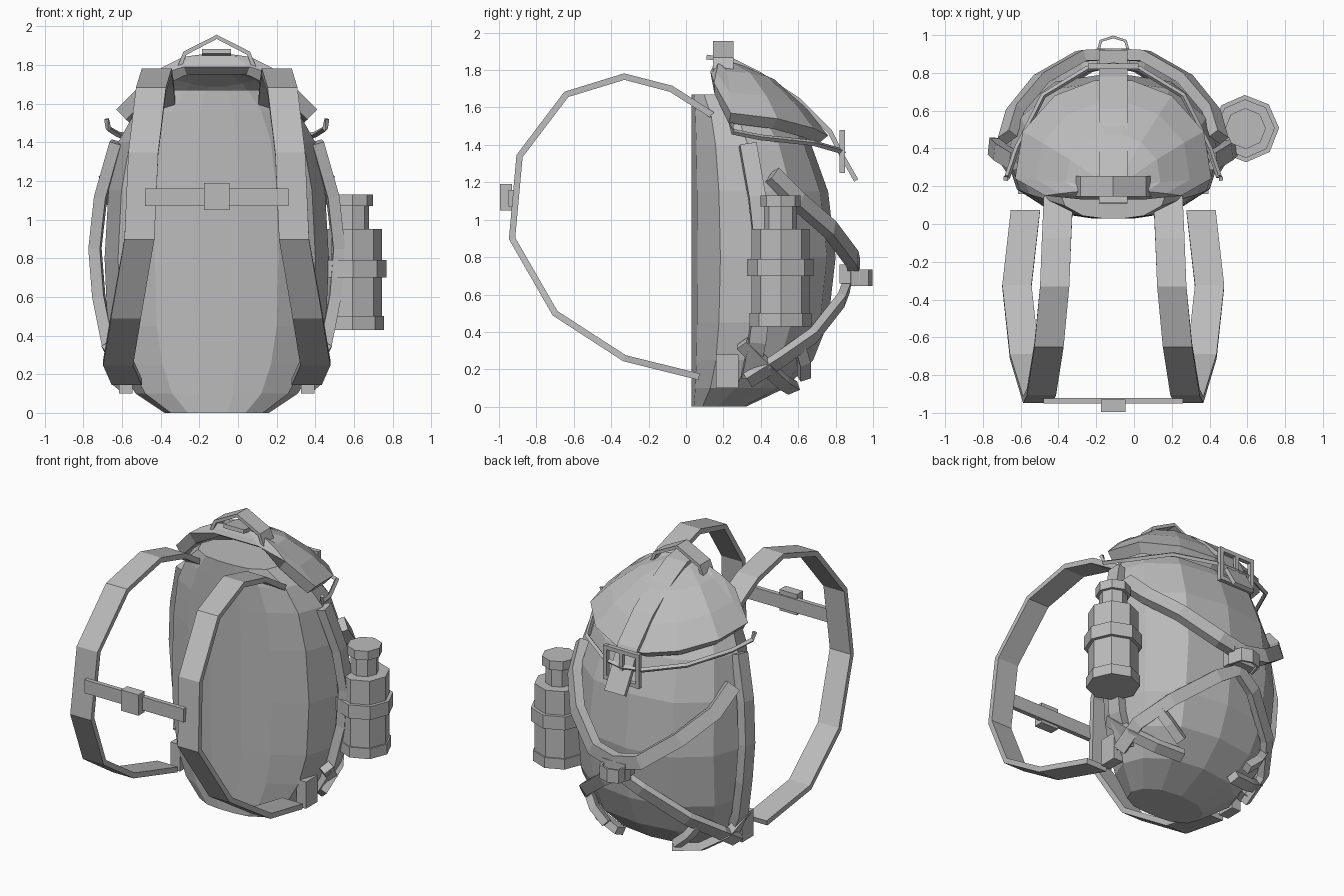
import bpy
import bmesh
from math import sin, cos, pi
from mathutils import Vector as V

if "Cube" in bpy.data.objects:
    bpy.data.objects.remove(bpy.data.objects["Cube"])

CX = -0.11  # the pack's own middle plane
GREY = bpy.data.materials.new("plain grey")
GREY.use_nodes = True
GREY.diffuse_color = (0.5, 0.5, 0.5, 1)
GREY.node_tree.nodes["Principled BSDF"].inputs["Base Color"].default_value = (0.5, 0.5, 0.5, 1)


def finish(name, bm):
    bmesh.ops.recalc_face_normals(bm, faces=bm.faces)
    mesh = bpy.data.meshes.new(name)
    bm.to_mesh(mesh)
    bm.free()
    mesh.materials.append(GREY)
    ob = bpy.data.objects.new(name, mesh)
    bpy.context.collection.objects.link(ob)
    ob.location.x = CX
    return ob


def loft(name, rings):
    bm = bmesh.new()
    rows = [[bm.verts.new(p) for p in r] for r in rings]
    n = len(rows[0])
    for a, b in zip(rows, rows[1:]):
        for i in range(n):
            j = (i + 1) % n
            bm.faces.new((a[i], a[j], b[j], b[i]))
    bm.faces.new(rows[0])
    bm.faces.new(rows[-1])
    return finish(name, bm)


def box(name, lo, hi):
    (x, y, z), (u, v, w) = lo, hi
    return loft(name, [[(x, y, h), (u, y, h), (u, v, h), (x, v, h)] for h in (z, w)])


def strap(name, path, width, thick, wide=None):
    """Flat band along a path; lies on the body unless its wide axis is given."""
    pts = [V(p) for p in path]
    rings = []
    for i, p in enumerate(pts):
        t = (pts[min(i + 1, len(pts) - 1)] - pts[max(i - 1, 0)]).normalized()
        side = V(wide) if wide else t.cross(p - V((0, 0.35, 0.75))).normalized()
        out = side.cross(t).normalized()
        a, b = side * width / 2, out * thick / 2
        rings.append([p + a + b, p - a + b, p - a - b, p + a - b])
    return loft(name, rings)


def flip(path):
    return [(-x, y, z) for x, y, z in path]


def pair(name, path, width, thick, wide=None):
    strap("left_" + name, path, width, thick, wide)
    strap("right_" + name, flip(path), width, thick, wide)


def across(name, path, width, thick, wide=None):
    """Path from the left side to the middle, continued to the right side."""
    strap(name, path + flip(path[-2::-1]), width, thick, wide)


# Main bag: rings of height, half width, front and depth
shape = [(0, .27, .03, .32), (.1, .42, .03, .53), (.25, .51, .03, .68), (.45, .565, .03, .76),
         (.8, .58, .03, .8), (1.15, .56, .03, .76), (1.4, .51, .03, .67),
         (1.56, .42, .03, .55), (1.67, .29, .03, .36)]
outline = [(.2, 0), (.55, .04), (.88, .2), (1, .47), (.88, .73), (.53, .94)]
rings = []
for z, w, y0, y1 in shape:
    half = [(u * w, y0 + v * (y1 - y0), z) for u, v in outline]
    rings.append(half + [(0, y1, z)] + flip(half[::-1]))
loft("main_bag", rings)

# Lid: thick dome from its top to a rim that is high in front and low at the back
rim = [(.17, .13, 1.79), (.36, .15, 1.73), (.52, .24, 1.57), (.48, .49, 1.54),
       (.31, .68, 1.49), (.1, .76, 1.45)]
rim = rim + flip(rim[::-1])
top = V((0, .18, 1.85))
bm = bmesh.new()
rows = []
for f in (.2, .48, .78, 1):
    rows.append([])
    for p in rim:
        reach = V(p) - top
        lift = V((0, .02, .13)) * reach.length * sin(pi * f)
        rows[-1].append(bm.verts.new(top + reach * f + lift))
for a, b in zip(rows, rows[1:]):
    for i in range(len(rim)):
        j = (i + 1) % len(rim)
        bm.faces.new((a[i], a[j], b[j], b[i]))
bm.faces.new(rows[0])
lid = finish("lid", bm)
mod = lid.modifiers.new("thickness", "SOLIDIFY")
mod.thickness = 0.075
mod.offset = -1

# Thin cord below the lid
across("lid_cord", [(.57, .24, 1.52), (.56, .25, 1.47), (.51, .4, 1.44), (.37, .68, 1.41),
                    (.14, .82, 1.37), (0, .84, 1.36)], .022, .022)

# Carrying handle, lid strap and open buckle
across("carry_handle", [(.2, .2, 1.77), (.165, .2, 1.86), (0, .2, 1.945)], .11, .022, (0, 1, 0))
strap("lid_strap", [(0, .11, 1.87), (0, .25, 1.85), (0, .39, 1.78), (0, .6, 1.64), (0, .77, 1.47),
                    (0, .83, 1.35), (0, .91, 1.21)], .15, .025, (1, 0, 0))
for s in (-1, 1):
    box("buckle_side", (s * .12 - .013, .82, 1.25), (s * .12 + .013, .85, 1.48))
    box("buckle_bar", (-.12, .82, 1.365 + s * .1 - .013), (.12, .85, 1.365 + s * .1 + .013))
box("buckle_pin", (-.013, .83, 1.26), (.013, .85, 1.47))

# Shoulder straps and chest strap
pair("shoulder_strap", [(.29, .14, 1.56), (.30, -.08, 1.7), (.31, -.33, 1.765), (.34, -.64, 1.67),
                        (.38, -.89, 1.34), (.40, -.93, .9), (.47, -.7, .5), (.51, -.33, .26),
                        (.465, .07, .16)], .155, .035, (1, 0, 0))
box("chest_strap", (-.37, -.95, 1.07), (.37, -.92, 1.16))
box("chest_clip", (-.065, -.995, 1.05), (.065, -.93, 1.19))
for s in (-1, 1):
    box("strap_anchor", (s * .47 - .035, .16, .1), (s * .47 + .035, .28, .28))

# Side bands and crossing belts
pair("side_band", [(.52, .33, 1.4), (.6, .38, 1.12), (.63, .41, .85), (.61, .41, .6),
                   (.56, .38, .35), (.46, .34, .16)], .09, .06)
across("upper_belt", [(.56, .46, 1.24), (.52, .6, 1.1), (.38, .77, .95), (.17, .89, .79),
                      (0, .9, .75)], .09, .06)
across("lower_belt", [(.5, .33, .14), (.5, .5, .25), (.38, .68, .38), (.14, .83, .57), (0, .86, .65)],
       .08, .045)
pair("base_belt", [(.56, .3, .34), (.5, .43, .21), (.37, .52, .13), (.2, .57, .1)], .07, .05)
pair("base_tab", [(.42, .6, .34), (.35, .63, .24), (.26, .63, .16)], .06, .05)
box("belt_knot", (-.085, .82, .66), (.085, .93, .76))
across("belt_loop", [(.09, .88, .69), (.065, .97, .69), (0, .99, .69)], .09, .015, (0, 0, 1))

# Eight-sided flask on the left side
profile = [(.43, .165), (.5, .165), (.5, .155), (.7, .155), (.7, .178), (.79, .178), (.79, .155),
           (.95, .155), (.95, .088), (1.07, .088), (1.07, .108), (1.13, .108)]
loft("flask", [[(.7 + r * cos(k * pi / 4 + .02), .505 + r * sin(k * pi / 4 + .02), z)
                for k in range(8)] for z, r in profile])
box("flask_holder", (.52, .44, .7), (.6, .52, .79))
